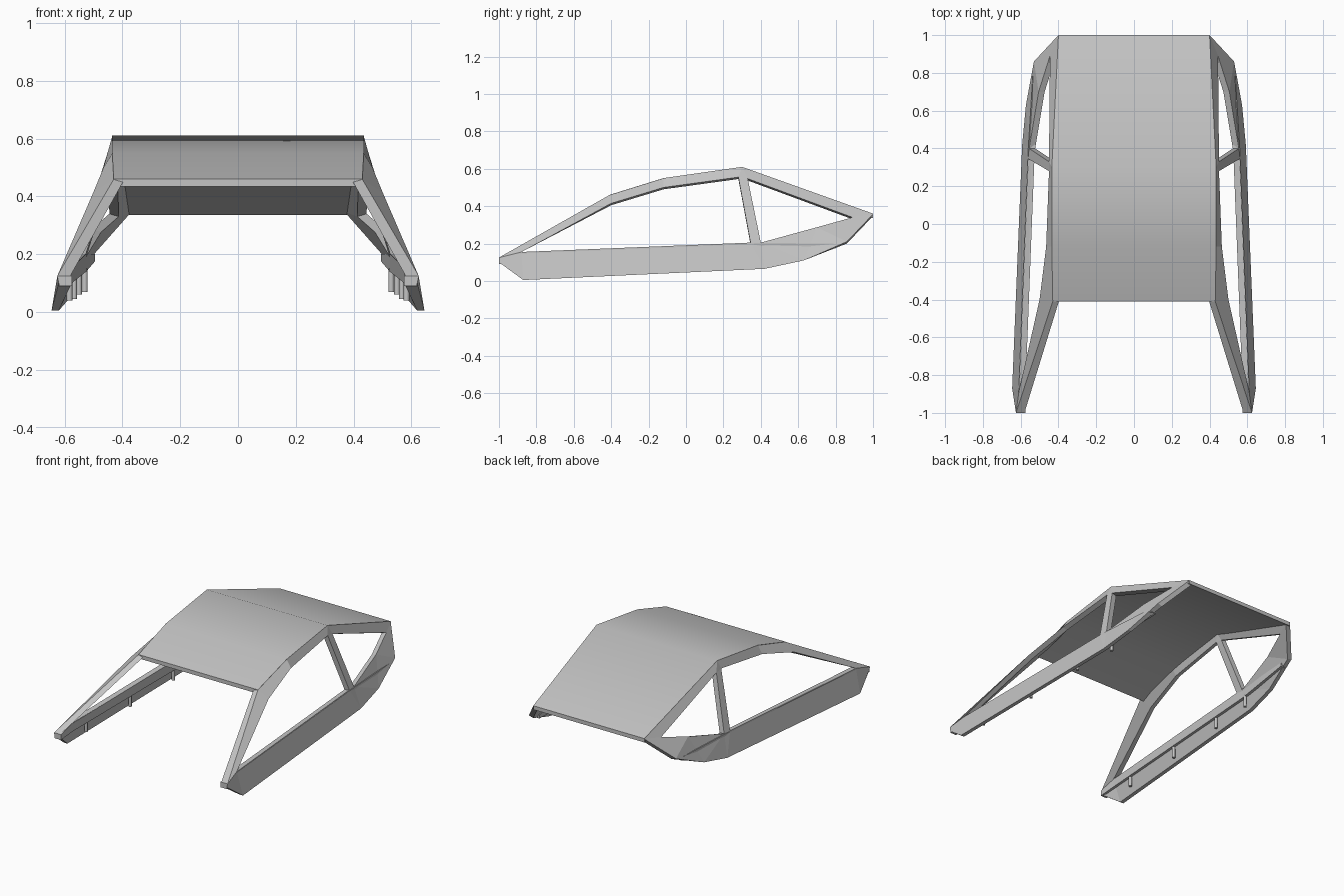
import bpy, bmesh
from mathutils import Vector

cube = bpy.data.objects.get("Cube")
if cube:
    bpy.data.objects.remove(cube, do_unlink=True)

grey = bpy.data.materials.new("light grey")
grey.use_nodes = True
grey.diffuse_color = (0.55, 0.55, 0.55, 1)
grey.node_tree.nodes["Principled BSDF"].inputs["Base Color"].default_value = (0.55, 0.55, 0.55, 1)


def finish(name, bm, mirror=True, smooth=False):
    """Turn a bmesh into a named object, optionally mirrored across x."""
    bmesh.ops.recalc_face_normals(bm, faces=bm.faces)
    mesh = bpy.data.meshes.new(name)
    bm.to_mesh(mesh)
    bm.free()
    mesh.materials.append(grey)
    obj = bpy.data.objects.new(name, mesh)
    bpy.context.collection.objects.link(obj)
    if mirror:
        obj.modifiers.new("Mirror", "MIRROR").use_mirror_merge = False
    if smooth:
        bpy.ops.object.select_all(action="DESELECT")
        obj.select_set(True)
        bpy.context.view_layer.objects.active = obj
        bpy.ops.object.shade_smooth_by_angle(angle=0.55)
    return obj


def loft(bm, rings):
    """Closed skin through rings that have equal point counts."""
    rows = [[bm.verts.new(p) for p in ring] for ring in rings]
    n = len(rows[0])
    for a, b in zip(rows, rows[1:]):
        for i in range(n):
            j = (i + 1) % n
            bm.faces.new((a[i], a[j], b[j], b[i]))
    bm.faces.new(rows[0])
    bm.faces.new(rows[-1])


# Roof slab: half width, y, top height
bm = bmesh.new()
roof = [(.43, -.41, .46), (.435, -.12, .55), (.435, .30, .61), (.40, 1, .36)]
loft(bm, [[(-w, y, z), (w, y, z), (w, y, z - .025), (-w, y, z - .025)] for w, y, z in roof])
finish("roof", bm, mirror=False, smooth=True)

# Side frame: capitals on the outline, small letters round the windows
P = {
    "A": (.625, -1, .125), "K": (.62, -1, .10), "B": (.645, -.87, .005),
    "C": (.592, .42, .065), "D": (.572, .63, .11), "E": (.53, .86, .21),
    "F": (.40, 1, .357), "G": (.435, .30, .609), "H": (.435, -.12, .549),
    "I": (.43, -.41, .459),
    "a": (.608, -.88, .155), "i": (.50, -.40, .415), "h": (.465, -.12, .50),
    "g": (.45, .28, .555), "s": (.56, .345, .205),
    "r": (.45, .33, .547), "f": (.445, .89, .34), "m": (.505, .70, .287),
    "t": (.555, .40, .205),
}
bm = bmesh.new()
V = {k: bm.verts.new(p) for k, p in P.items()}
for loop in ("AaiI IihH HhgG Ggr gstr GrfF fmEF AKBa BCsa Cts CDt Dmt DEm").split():
    bm.faces.new([V[k] for k in loop])
bmesh.ops.recalc_face_normals(bm, faces=bm.faces)
inner = bmesh.ops.extrude_face_region(bm, geom=bm.faces[:], use_keep_orig=True)
for v in inner["geom"]:
    if isinstance(v, bmesh.types.BMVert):
        depth = .045 if v.co.y < -.95 else .025 if v.co.z < .12 else .032
        v.co -= Vector((depth, 0, .01 if v.co.z > .2 else 0))
finish("side_frame", bm)

# Inner sill beam: y, inner x, outer x, bottom, top
bm = bmesh.new()
beam = [(-1, .575, .62, .09, .125), (-.88, .575, .61, .10, .153),
        (.40, .525, .56, .14, .203), (.80, .495, .535, .175, .20)]
loft(bm, [[(a, y, lo), (b, y, lo), (b, y, hi), (a, y, hi)] for y, a, b, lo, hi in beam])
finish("sill_beam", bm)

# Mounting pins below the sill beam
for n, (x, y, lo, hi) in enumerate([(.583, -.73, .04, .12), (.567, -.30, .045, .13),
                                    (.55, .12, .06, .14), (.53, .42, .07, .15)]):
    bm = bmesh.new()
    bmesh.ops.create_cone(bm, cap_ends=True, segments=12, radius1=.01, radius2=.01, depth=hi - lo)
    bmesh.ops.translate(bm, verts=bm.verts, vec=(x, y, (lo + hi) / 2))
    finish("mounting_pin_%d" % (n + 1), bm, smooth=True)
